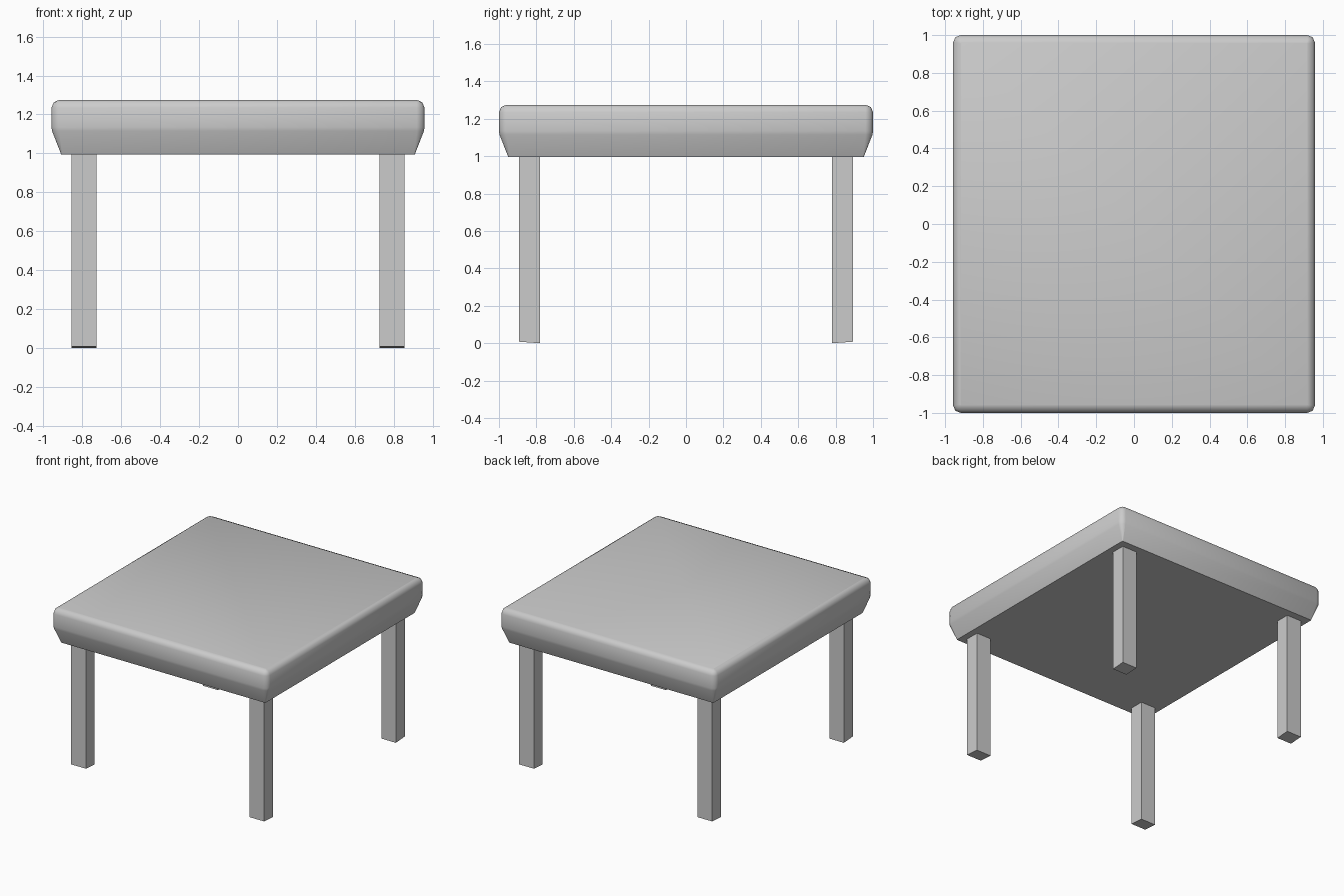
import bpy, bmesh, math

if "Cube" in bpy.data.objects:
    bpy.data.objects.remove(bpy.data.objects["Cube"])


def finish(name, bm):
    bmesh.ops.recalc_face_normals(bm, faces=bm.faces)
    mesh = bpy.data.meshes.new(name)
    bm.to_mesh(mesh)
    bm.free()
    obj = bpy.data.objects.new(name, mesh)
    bpy.context.collection.objects.link(obj)
    return obj


def rounded_ring(bm, hx, hy, z, r):
    """Rectangle outline whose corners are two-segment arcs of radius r."""
    ring = []
    for sx, sy, start in ((1, 1, 0), (-1, 1, 90), (-1, -1, 180), (1, -1, 270)):
        for step in (0, 45, 90):
            a = math.radians(start + step)
            ring.append(bm.verts.new((sx * (hx - r) + r * math.cos(a),
                                      sy * (hy - r) + r * math.sin(a), z)))
    return ring


# Tabletop: inset from the outer edge, height, corner radius
bm = bmesh.new()
profile = [(0.050, 0.995, 0.006), (0.003, 1.115, 0.036), (0.0, 1.135, 0.04),
           (0.0, 1.235, 0.04), (0.012, 1.263, 0.028), (0.040, 1.275, 0.004)]
rings = [rounded_ring(bm, 0.958 - i, 1.0 - i, z, r) for i, z, r in profile]
for low, high in zip(rings, rings[1:]):
    for k in range(len(low)):
        n = (k + 1) % len(low)
        bm.faces.new((low[k], low[n], high[n], high[k]))
bm.faces.new(rings[0])
bm.faces.new(rings[-1])
top = finish("tabletop", bm)
bpy.context.view_layer.objects.active = top
top.select_set(True)
bpy.ops.object.shade_smooth_by_angle(angle=math.radians(50))
top.select_set(False)

# Four square legs, feet cut very slightly higher on the outer side
for sx, side in ((-1, "left"), (1, "right")):
    for sy, end in ((-1, "front"), (1, "back")):
        bm = bmesh.new()
        bmesh.ops.create_cube(bm, size=1)
        for v in bm.verts:
            outer = v.co.y * sy > 0
            z = 1.0 if v.co.z > 0 else (0.008 if outer else 0.0)
            v.co = (sx * 0.791 + v.co.x * 0.13, sy * 0.836 + v.co.y * 0.112, z)
        finish(f"{end}_{side}_leg", bm)
